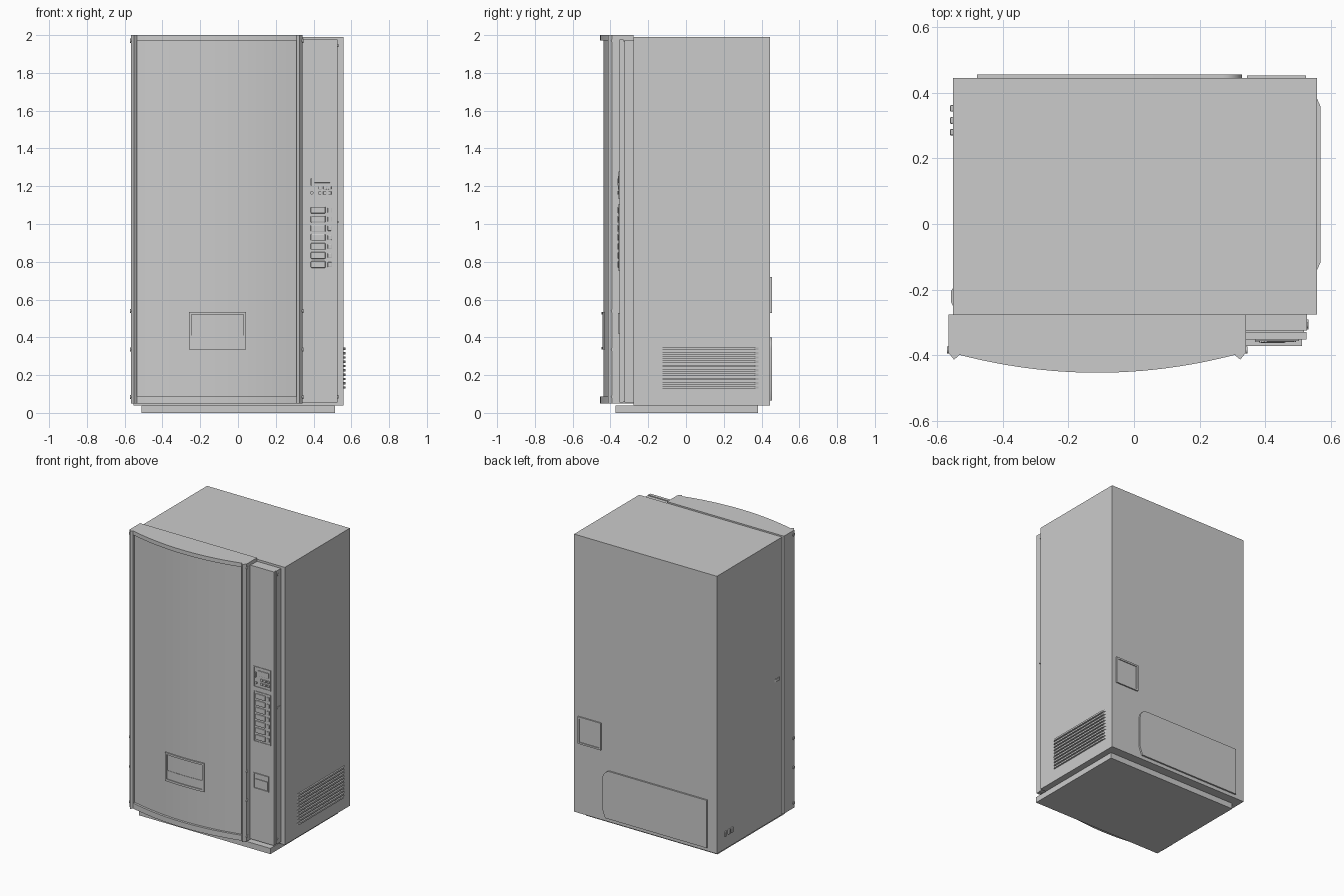
import bpy, bmesh, math
from mathutils import Matrix

if "Cube" in bpy.data.objects:
    bpy.data.objects.remove(bpy.data.objects["Cube"])


def finish(name, bm):
    bmesh.ops.recalc_face_normals(bm, faces=bm.faces[:])
    me = bpy.data.meshes.new(name)
    bm.to_mesh(me)
    bm.free()
    ob = bpy.data.objects.new(name, me)
    bpy.context.collection.objects.link(ob)
    return ob


def prism(name, pts, a, b, axis='z', smooth=False):
    """Extrude a 2D outline from a to b along an axis."""
    put = {'z': lambda u, v, w: (u, v, w), 'y': lambda u, v, w: (u, w, v),
           'x': lambda u, v, w: (w, u, v)}[axis]
    bm = bmesh.new()
    lo = [bm.verts.new(put(u, v, a)) for u, v in pts]
    hi = [bm.verts.new(put(u, v, b)) for u, v in pts]
    n = len(pts)
    bm.faces.new(lo)
    bm.faces.new(hi)
    for i in range(n):
        bm.faces.new((lo[i], lo[(i + 1) % n], hi[(i + 1) % n], hi[i]))
    ob = finish(name, bm)
    if smooth:
        bpy.ops.object.select_all(action='DESELECT')
        ob.select_set(True)
        bpy.context.view_layer.objects.active = ob
        bpy.ops.object.shade_smooth_by_angle(angle=math.radians(25))
    return ob


def box(name, x0, x1, y0, y1, z0, z1, bevel=0):
    ob = prism(name, [(x0, y0), (x1, y0), (x1, y1), (x0, y1)], z0, z1)
    if bevel:
        m = ob.modifiers.new('soft_edges', 'BEVEL')
        m.width, m.segments = bevel, 2
    return ob


def frame(name, x0, x1, y0, y1, z0, z1, t):
    """Rectangular rim facing along y."""
    box(name + '_bottom', x0, x1, y0, y1, z0, z0 + t)
    box(name + '_top', x0, x1, y0, y1, z1 - t, z1)
    box(name + '_left', x0, x0 + t, y0, y1, z0 + t, z1 - t)
    box(name + '_right', x1 - t, x1, y0, y1, z0 + t, z1 - t)


def disc(name, loc, r, depth, axis='x', seg=16):
    bm = bmesh.new()
    rot = Matrix.Rotation(math.pi / 2, 4, 'Y' if axis == 'x' else 'X')
    bmesh.ops.create_cone(bm, cap_ends=True, segments=seg, radius1=r, radius2=r,
                          depth=depth, matrix=Matrix.Translation(loc) @ rot)
    return finish(name, bm)


CX, HALF, SAG = -0.1125, 0.4225, 0.055


def arc(x0, x1, mid_y, n=24):
    """Points of the bowed door front, left to right."""
    xs = [x0 + (x1 - x0) * i / n for i in range(n + 1)]
    return [(x, mid_y + SAG * ((x - CX) / HALF) ** 2) for x in xs]


def bowed(name, x0, x1, mid_y, thick, z0, z1, n=24):
    front = arc(x0, x1, mid_y, n)
    back = [(x, y + thick) for x, y in reversed(front)]
    return prism(name, front + back, z0, z1, smooth=True)


# cabinet and plinth
box('cabinet', -0.552, 0.558, -0.277, 0.445, 0.04, 1.99)
box('plinth', -0.51, 0.513, -0.373, 0.38, 0, 0.04)

# bowed main door with side pillars and top and bottom rails
L, R = -0.535, 0.31
prism('door_window', [(L, -0.277)] + arc(L, R, -0.438) + [(R, -0.277)],
      0.055, 1.995, smooth=True)
for side, s in (('left', 1), ('right', -1)):
    prof = [(-0.4545, -0.277), (-0.4545, -0.392), (-0.437, -0.414),
            (-0.4225, -0.402), (-0.4225, -0.277)]
    prism(side + '_pillar', [(CX + s * u, v) for u, v in prof], 0.05, 2.0)
for name, z0, z1 in (('bottom_rail', 0.05, 0.088), ('top_rail', 1.972, 2.0)):
    prism(name, [(L, -0.277)] + arc(L, R, -0.454) + [(R, -0.277)], z0, z1, smooth=True)
for z in (0.085, 0.335, 0.54, 1.97):
    for x in (-0.567, 0.342):
        disc('door_screw', (x, -0.385, z), 0.011, 0.009)

# delivery hatch following the bow
bowed('hatch_top', -0.26, 0.042, -0.447, 0.02, 0.522, 0.535, 8)
bowed('hatch_bottom', -0.26, 0.042, -0.447, 0.02, 0.335, 0.35, 8)
bowed('hatch_left', -0.26, -0.247, -0.447, 0.02, 0.35, 0.522, 1)
bowed('hatch_right', 0.029, 0.042, -0.447, 0.02, 0.35, 0.522, 1)
bowed('hatch_flap', -0.247, 0.029, -0.441, 0.02, 0.35, 0.41, 8)

# narrow control column
box('column_base', 0.342, 0.528, -0.325, -0.277, 0.055, 1.975)
box('column_seam', 0.342, 0.519, -0.33, -0.325, 0.06, 1.97)
box('column_front', 0.342, 0.526, -0.353, -0.33, 0.055, 1.978)
for z in (0.085, 1.945):
    disc('column_screw', (0.527, -0.31, z), 0.009, 0.008)
box('column_latch', 0.525, 0.532, -0.322, -0.292, 1.004, 1.016)

# payment panel: rim, display, coin slot, return button
F = -0.353
frame('payment_rim', 0.37, 0.503, F - 0.004, F, 1.133, 1.278, 0.005)
box('display', 0.405, 0.488, F - 0.007, F, 1.218, 1.255, 0.002)
box('coin_slot', 0.383, 0.391, F - 0.009, F, 1.205, 1.24)
disc('return_button', (0.39, F - 0.004, 1.165), 0.009, 0.01, 'y')
for i in range(3):
    for j in range(2):
        x, z = 0.425 + i * 0.026, 1.155 + j * 0.028
        box('key', x, x + 0.017, F - 0.008, F, z, z + 0.018, 0.002)

# selection buttons with price tags
frame('selection_rim', 0.37, 0.503, F - 0.004, F, 0.75, 1.105, 0.005)
for i in range(7):
    z = 0.768 + i * 0.048
    box('selection_button', 0.385, 0.463, F - 0.01, F, z, z + 0.035, 0.004)
    box('price_tag', 0.475, 0.495, F - 0.007, F, z + 0.004, z + 0.03, 0.002)

# coin return cup
frame('coin_cup_rim', 0.37, 0.49, F - 0.007, F, 0.42, 0.53, 0.006)
box('coin_cup_flap', 0.38, 0.48, F - 0.005, F, 0.43, 0.49)

# louvres on the right side
for i in range(10):
    z = 0.128 + i * 0.0228
    prism('side_louvre', [(0.556, -0.147), (0.569, -0.118), (0.569, 0.36), (0.556, 0.389)],
          z, z + 0.012)

# cable grommets and latch on the left side
for y in (0.28, 0.316, 0.353):
    box('cable_grommet', -0.562, -0.55, y - 0.01, y + 0.01, 0.13, 0.165, 0.004)
prism('side_latch', [(-0.55, -0.255), (-0.558, -0.24), (-0.558, -0.205), (-0.55, -0.19)],
      1.0, 1.02)

# rear service panel with a rounded end, and small rear plate
end = [(0.27 + 0.06 * math.cos(a), 0.34 + 0.06 * math.sin(a))
       for a in [math.pi / 2 * k / 8 for k in range(9)]]
prism('rear_service_panel', [(-0.48, 0.065), (0.31, 0.065), (0.33, 0.12)] + end + [(-0.48, 0.4)],
      0.44, 0.456, 'y', smooth=True)
box('rear_plate', 0.345, 0.525, 0.44, 0.448, 0.53, 0.72)
frame('rear_plate_rim', 0.345, 0.525, 0.44, 0.454, 0.53, 0.72, 0.012)
